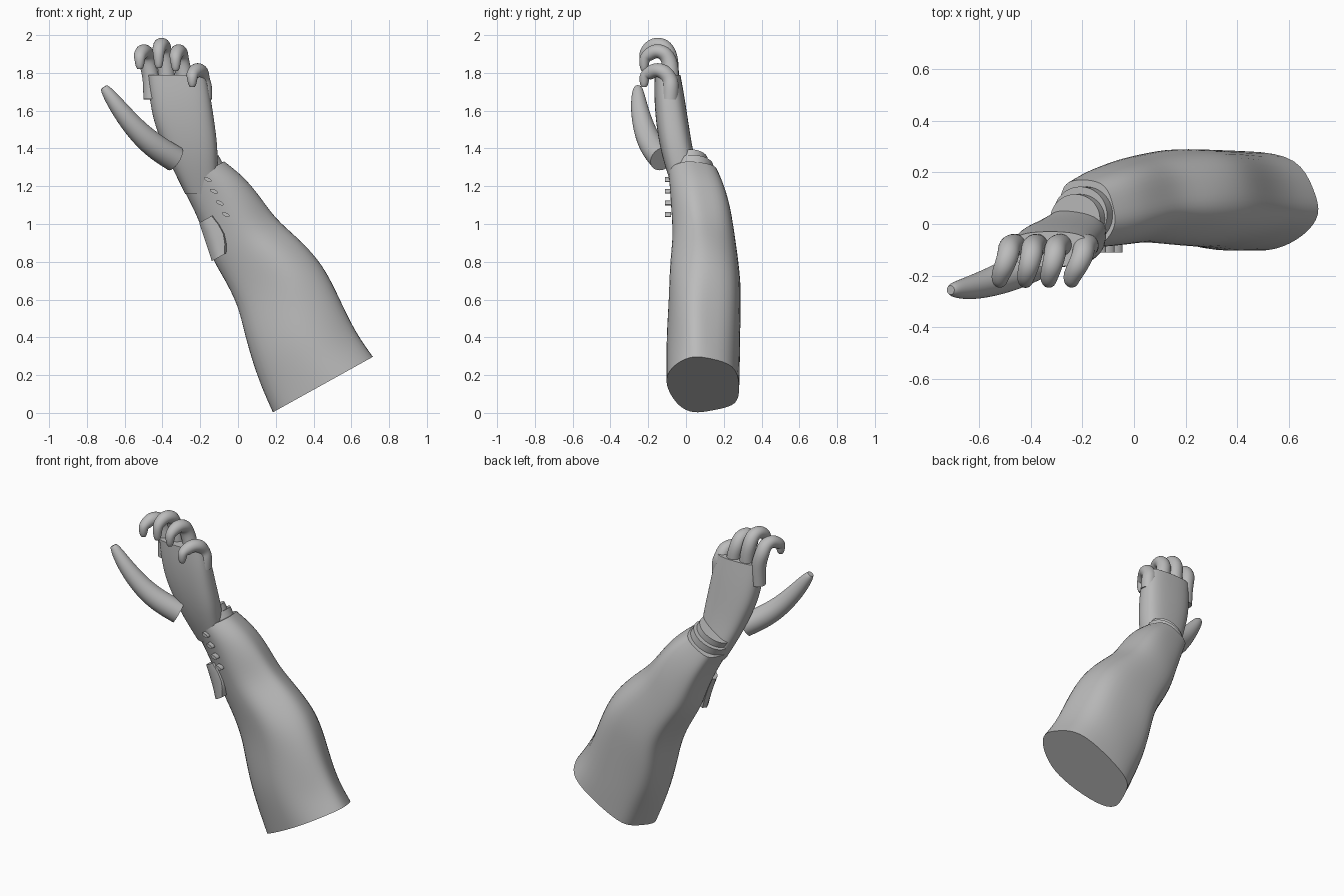
import bpy, bmesh, math, random
from mathutils import Vector

cube = bpy.data.objects.get("Cube")
if cube:
    bpy.data.objects.remove(cube, do_unlink=True)
random.seed(4)

GREY = (0.5, 0.5, 0.5, 1)
mat = bpy.data.materials.new("plain grey")
mat.use_nodes = True
mat.diffuse_color = GREY
mat.node_tree.nodes["Principled BSDF"].inputs["Base Color"].default_value = GREY

# Sleeve frame: AXIS runs up the arm, ACROSS spans its width
AXIS = Vector((-0.485, 0, 0.874))
ACROSS = Vector((0.874, 0, 0.485))
DEPTH = Vector((0, 1, 0))


def loft(name, rings, levels=2):
    """Skin a list of point rings, cap both ends and smooth with sharp rims."""
    bm = bmesh.new()
    loops = [[bm.verts.new(p) for p in ring] for ring in rings]
    n = len(loops[0])
    for a, b in zip(loops, loops[1:]):
        for i in range(n):
            j = (i + 1) % n
            bm.faces.new((a[i], a[j], b[j], b[i]))
    caps = [bm.faces.new(loops[0][::-1]), bm.faces.new(loops[-1])]
    crease = bm.edges.layers.float.new("crease_edge")
    for cap in caps:
        for e in cap.edges:
            e[crease] = 1
    bmesh.ops.recalc_face_normals(bm, faces=bm.faces)
    mesh = bpy.data.meshes.new(name)
    bm.to_mesh(mesh)
    bm.free()
    mesh.materials.append(mat)
    ob = bpy.data.objects.new(name, mesh)
    bpy.context.collection.objects.link(ob)
    sub = ob.modifiers.new("smooth", 'SUBSURF')
    sub.levels = sub.render_levels = levels
    bpy.context.view_layer.objects.active = ob
    bpy.ops.object.select_all(action='DESELECT')
    ob.select_set(True)
    bpy.ops.object.modifier_apply(modifier="smooth")
    bpy.ops.object.shade_smooth_by_angle(angle=math.radians(40))
    return ob


def oval(centre, u, v, ru, rv, n=12, power=1.0):
    """Rounded ring; power below one makes it boxier."""
    ring = []
    for i in range(n):
        a = math.tau * (i + 0.5) / n
        c, s = math.cos(a), math.sin(a)
        ring.append(Vector(centre) + u * ru * math.copysign(abs(c) ** power, c)
                    + v * rv * math.copysign(abs(s) ** power, s))
    return ring


def tube(name, path, radii, n=10):
    """Tapered digit: a ring at each path point, closed by a rounded tip."""
    pts = [Vector(p) for p in path]
    tip = (pts[-1] - pts[-2]).normalized()
    pts.append(pts[-1] + tip * radii[-1] * 0.6)
    radii = list(radii) + [radii[-1] * 0.6]
    rings = []
    for i, p in enumerate(pts):
        t = (pts[min(i + 1, len(pts) - 1)] - pts[max(i - 1, 0)]).normalized()
        u = (ACROSS - t * ACROSS.dot(t)).normalized()
        rings.append(oval(p, u, t.cross(u), radii[i] * 1.05, radii[i] * 1.05, n))
    return loft(name, rings)


# Sleeve: faceted outline as (across, depth) fractions, swept up the forearm
OUTLINE = [(.45, 0), (.68, 0), (.88, .15), (1, .36), (.95, .6), (.84, .94),
           (.5, 1), (.23, .98), (.12, .88), (.05, .6), (0, .37), (.12, .16)]
SECTIONS = [  # distance up, across from, across to, front, back
    (-.087, .157, .775, -.10, .28), (.05, .17, .752, -.10, .28),
    (.2, .19, .762, -.10, .285), (.36, .23, .778, -.09, .29),
    (.5, .275, .775, -.085, .29), (.66, .28, .728, -.075, .275),
    (.8, .272, .672, -.065, .255), (.94, .302, .662, -.075, .24),
    (1.08, .315, .64, -.085, .21), (1.2, .32, .585, -.09, .17)]
rings = []
for k, (t, w0, w1, y0, y1) in enumerate(SECTIONS):
    wrinkle = 0 if k in (0, len(SECTIONS) - 1) else .03
    ring = []
    for i, (fw, fy) in enumerate(OUTLINE):
        # folds spiral up the cloth, with a little unevenness
        grow = 1.03 + wrinkle * math.sin(2.1 * i + 1.3 * k) + random.uniform(-.4, .4) * wrinkle
        w = (w0 + w1) / 2 + (fw - .5) * (w1 - w0) * grow
        y = (y0 + y1) / 2 + (fy - .5) * (y1 - y0) * grow
        ring.append(AXIS * t + ACROSS * w + DEPTH * y)
    rings.append(ring)
loft("sleeve", rings)

# Cuff bands stepping in towards the wrist
for name, t0, t1, w, rw, ry, y in (("cuff_band", 1.17, 1.245, .452, .125, .115, .035),
                                   ("shirt_cuff", 1.2, 1.285, .452, .115, .1, .02)):
    loft(name, [oval(AXIS * t + ACROSS * w + DEPTH * y, ACROSS, DEPTH, rw, ry)
                for t in (t0, (t0 + t1) / 2, t1)])

# Cuff vent: a thin flap standing off the front edge of the sleeve
flap = []
for t, w0, w1 in ((.77, .265, .36), (.86, .28, .43), (.98, .305, .40)):
    flap.append([AXIS * t + ACROSS * w + DEPTH * y for w, y in
                 ((w0, .03), (w0, -.055), (w1, -.085), (w1, .03))])
loft("cuff_vent", flap, 1)

# Sleeve buttons in a row along the vent
for i in range(4):
    f = i / 3
    c = Vector((-.16 + .095 * f, -.095, 1.235 - .185 * f))
    u = Vector((.9, 0, -.43))
    v = Vector((.43, 0, .9))
    loft("sleeve_button_%d" % (i + 1),
         [oval(c + DEPTH * d, u, v, .025, .011, 8) for d in (-.016, .016)], 1)

# Palm, wrist to knuckles
X = Vector((1, 0, 0))
PALM = [(1.16, -.28, -.10, -.06, .09), (1.3, -.35, -.108, -.11, .055),
        (1.42, -.40, -.108, -.14, .03), (1.55, -.45, -.127, -.16, .01),
        (1.68, -.47, -.145, -.168, -.01), (1.79, -.48, -.17, -.165, -.03)]
loft("palm", [oval(((x0 + x1) / 2, (y0 + y1) / 2, z), X, DEPTH,
                   (x1 - x0) / 2 * 1.03, (y1 - y0) / 2 * 1.04, 12, .7)
              for z, x0, x1, y0, y1 in PALM])

# Curled fingers: base x, knuckle x, tip x, top height, tip height
FINGERS = {"index_finger": (-.458, -.485, -.52, 1.965, 1.835),
           "middle_finger": (-.375, -.395, -.42, 2.0, 1.84),
           "ring_finger": (-.28, -.305, -.33, 1.965, 1.825),
           "little_finger": (-.18, -.195, -.242, 1.865, 1.74)}
for name, (xb, xk, xt, top, tip) in FINGERS.items():
    xm = (xk + xt) / 2
    tube(name, [(xb, -.085, 1.66), (xb, -.08, (1.66 + top) / 2 - .03), (xk, -.085, top - .1),
                (xk, -.115, top - .055), (xm, -.165, top - .045), (xt, -.205, top - .075),
                (xt, -.222, (top + tip) / 2 - .02), (xt, -.222, tip)],
         [.044, .045, .044, .043, .04, .036, .03, .023])

# Thumb reaching outwards
tube("thumb", [(-.335, -.125, 1.345), (-.45, -.185, 1.415), (-.55, -.225, 1.51),
               (-.64, -.25, 1.625), (-.70, -.255, 1.71)],
     [.07, .068, .058, .046, .03])
